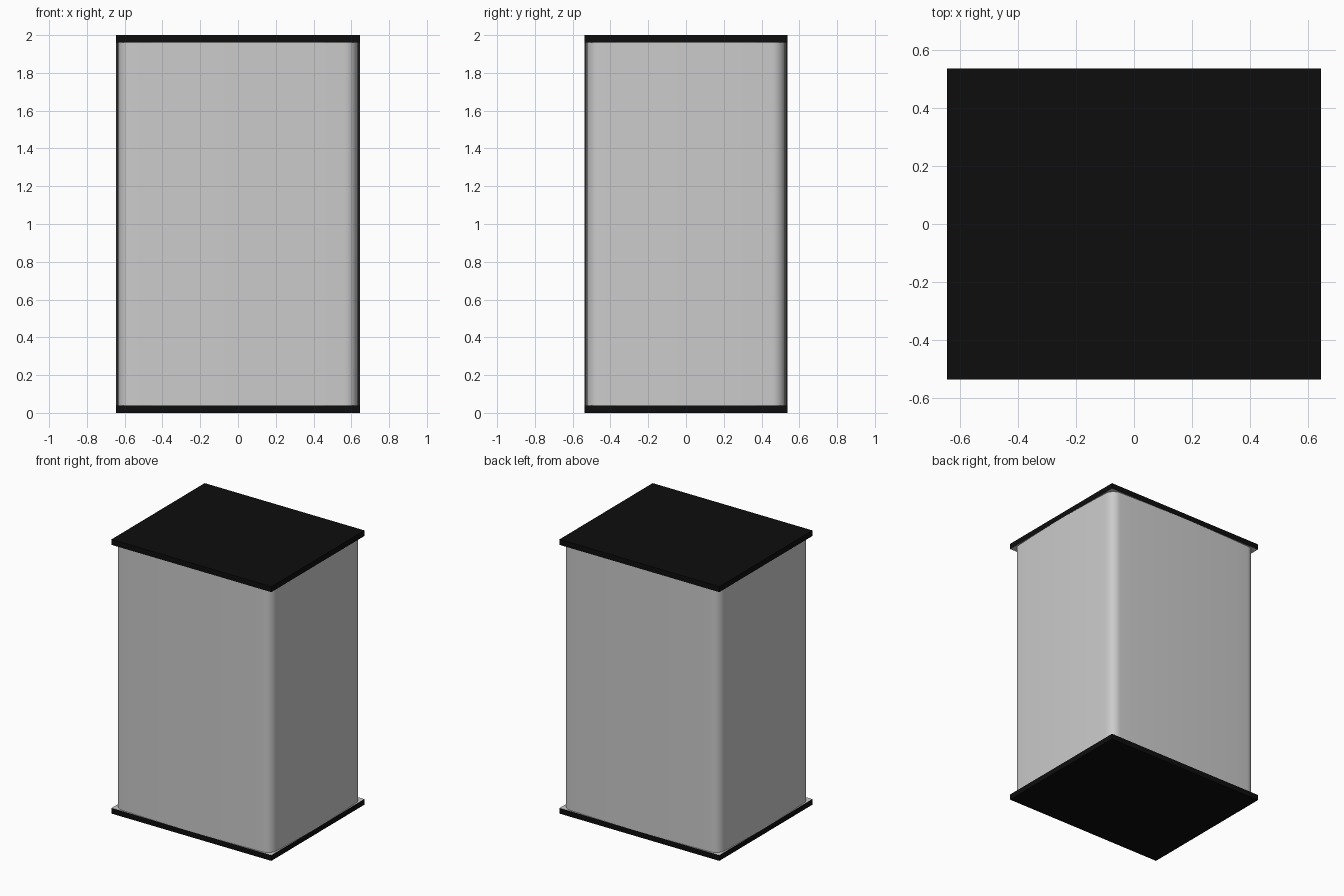
import bpy, bmesh
from math import sin, cos, pi, radians

if "Cube" in bpy.data.objects:
    bpy.data.objects.remove(bpy.data.objects["Cube"])

HX, HY, H, T = 0.645, 0.537, 2.0, 0.04
R, BULGE = 0.07, 0.012      # corner radius and bow of each side

black = bpy.data.materials.new("black")
black.diffuse_color = (0.004, 0.004, 0.004, 1)
black.use_nodes = True
black.node_tree.nodes["Principled BSDF"].inputs["Base Color"].default_value = black.diffuse_color
grey = bpy.data.materials.new("grey")
grey.diffuse_color = (0.8, 0.8, 0.8, 1)
grey.use_nodes = True
grey.node_tree.nodes["Principled BSDF"].inputs["Base Color"].default_value = grey.diffuse_color


def finish(bm, name):
    bmesh.ops.recalc_face_normals(bm, faces=bm.faces)
    me = bpy.data.meshes.new(name)
    bm.to_mesh(me)
    bm.free()
    ob = bpy.data.objects.new(name, me)
    bpy.context.collection.objects.link(ob)
    return ob


# Cross-section: rounded rectangle with gently bowed sides
def section(steps=8, side=12):
    cx, cy = HX - BULGE - R, HY - BULGE - R
    pts = []
    for k, (sx, sy) in enumerate([(1, 1), (-1, 1), (-1, -1), (1, -1)]):
        for i in range(steps + 1):
            a = k * pi / 2 + i / steps * pi / 2
            pts.append((sx * cx + R * cos(a), sy * cy + R * sin(a)))
        n = (k + 1) * pi / 2
        nx, ny = cos(n), sin(n)
        half = cx if k % 2 == 0 else cy
        dist = (cy if k % 2 == 0 else cx) + R
        for j in range(1, side):
            t = -1 + 2 * j / side
            d = dist + BULGE * (1 - t * t)
            pts.append((nx * d - ny * t * half, ny * d + nx * t * half))
    return pts


# Body extruded between the plates
bm = bmesh.new()
face = bm.faces.new([bm.verts.new((x, y, T)) for x, y in section()])
ext = bmesh.ops.extrude_face_region(bm, geom=[face], use_keep_orig=True)
verts = [g for g in ext["geom"] if isinstance(g, bmesh.types.BMVert)]
bmesh.ops.translate(bm, verts=verts, vec=(0, 0, H - 2 * T))
body = finish(bm, "body")
bpy.context.view_layer.objects.active = body
body.select_set(True)
bpy.ops.object.shade_smooth_by_angle(angle=radians(35))


# End plates: black outside, grey on the side facing the body
def plate(name, z, inner):
    bm = bmesh.new()
    bmesh.ops.create_cube(bm, size=1)
    bmesh.ops.scale(bm, verts=bm.verts, vec=(2 * HX, 2 * HY, T))
    bmesh.ops.translate(bm, verts=bm.verts, vec=(0, 0, z))
    bm.normal_update()
    for f in bm.faces:
        f.material_index = int(f.normal.z * inner > 0.5)
    ob = finish(bm, name)
    ob.data.materials.append(black)
    ob.data.materials.append(grey)


plate("bottom_plate", T / 2, 1)
plate("top_plate", H - T / 2, -1)
